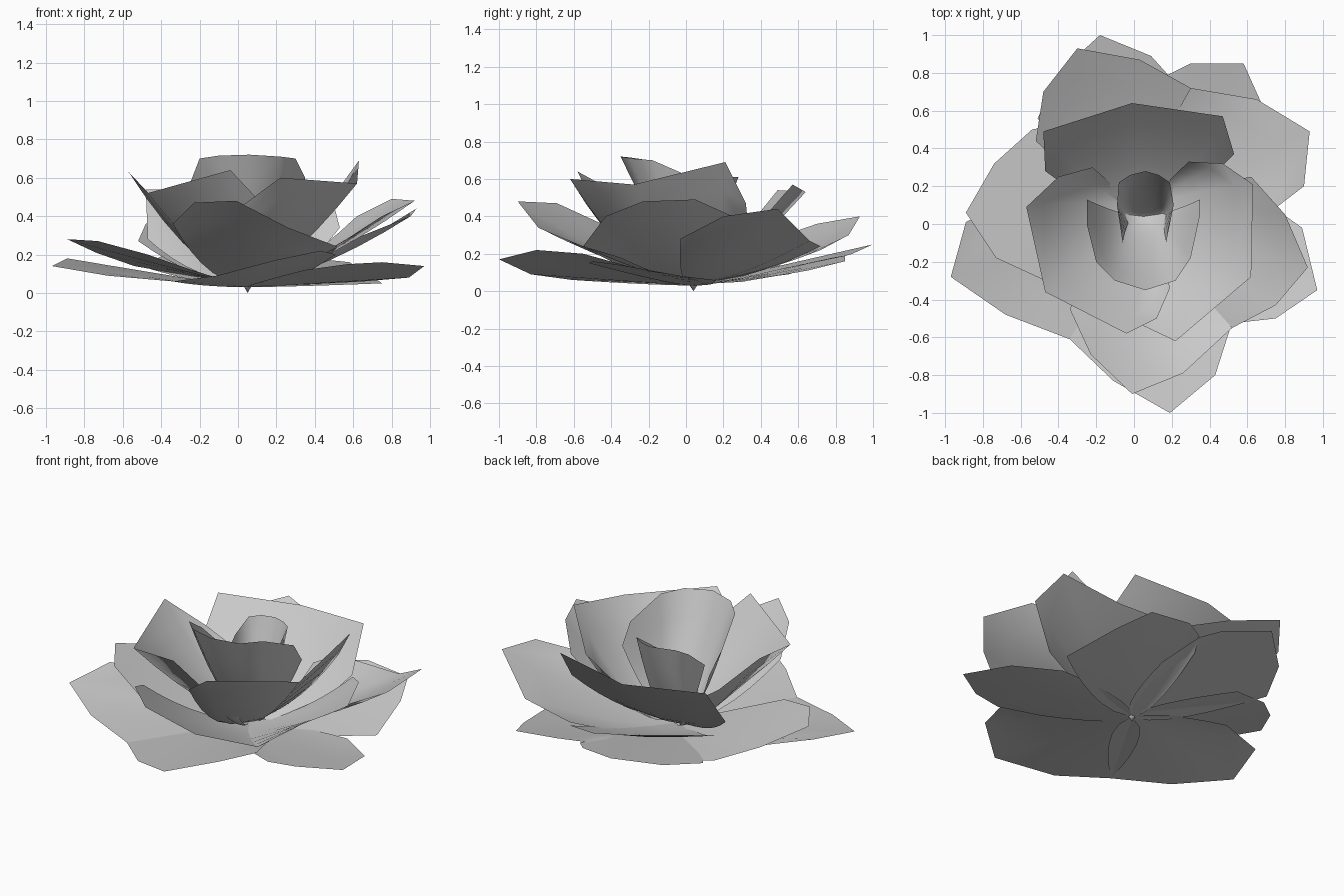
import bpy
import bmesh
from math import radians
from mathutils import Vector

default_cube = bpy.data.objects.get("Cube")
if default_cube:
    bpy.data.objects.remove(default_cube, do_unlink=True)

# One plain grey for the whole flower
grey = bpy.data.materials.new("petal_grey")
grey.use_nodes = True
grey_value = (0.6, 0.6, 0.6, 1)
grey.diffuse_color = grey_value
grey.node_tree.nodes["Principled BSDF"].inputs["Base Color"].default_value = grey_value

ROOT = Vector((0.05, 0.04, 0.03))
ROWS = 6
# Shape settings of the raised rings: swell, broadness of the foot, height of the foot
MIDDLE = dict(cup=.7, side=.48, lift=.015)
INNER = dict(cup=.7, side=.45, lift=.03)


def finish(name, bm):
    """Turn the built geometry into a smooth grey object."""
    mesh = bpy.data.meshes.new(name)
    bm.to_mesh(mesh)
    bm.free()
    mesh.materials.append(grey)
    flower_part = bpy.data.objects.new(name, mesh)
    bpy.context.collection.objects.link(flower_part)
    bpy.ops.object.select_all(action="DESELECT")
    flower_part.select_set(True)
    bpy.context.view_layer.objects.active = flower_part
    bpy.ops.object.shade_smooth_by_angle(angle=radians(80))


def petal(name, *rim, cup=1, side=.55, lift=0):
    """Loft a thin petal from the flower root to its rim, listed anticlockwise.
    A small cup swells it outwards and a small side makes its foot broad."""
    bm = bmesh.new()
    root = ROOT + Vector((0, 0, lift))
    reaches = [Vector(point) - root for point in rim]
    axis = sum(reaches, Vector())
    axis.z = 0
    axis.normalize()
    previous = [bm.verts.new(root)] * len(rim)
    for row in range(1, ROWS + 1):
        height = (row / ROWS) ** 1.5
        current = []
        for reach in reaches:
            forward = axis * reach.dot(axis)
            rise = Vector((0, 0, reach.z))
            lateral = reach - forward - rise
            current.append(bm.verts.new(
                root + forward * height ** cup + lateral * height ** side + rise * height))
        for i in range(len(rim) - 1):
            corners = [previous[i], current[i], current[i + 1], previous[i + 1]]
            # The first row is a fan of triangles around the root
            bm.faces.new(corners[:3] if row == 1 else corners)
        previous = current
    finish(name, bm)


# Lowest ring: wide petals that lie almost flat
petal("low_petal_right", (-.5, .22, .1), (-.89, .01, .18), (-.97, -.28, .14),
      (-.68, -.48, .09), (-.34, -.61, .06))
petal("low_petal_front", (-.34, -.61, .06), (-.11, -.83, .09), (.19, -1, .17),
      (.43, -.8, .22), (.51, -.55, .2), (.4, -.3, .13))
petal("low_petal_left", (.35, -.4, .12), (.57, -.52, .15), (.75, -.5, .16),
      (.97, -.35, .14), (.89, -.02, .08), (.65, .15, .06))
petal("low_petal_back_left", (.75, .3, .05), (.67, .65, .11), (.58, .85, .16),
      (.3, .85, .19), (.18, .79, .18), (.12, .68, .14))
petal("low_petal_back", (.25, .55, .09), (.18, .79, .17), (.09, .89, .2),
      (-.18, 1, .25), (-.4, .8, .19), (-.51, .56, .14))

# Middle ring: petals raised about a third of the way
petal("middle_petal_right", (-.3, .55, .1), (-.54, .5, .14), (-.74, .32, .21),
      (-.89, .06, .28), (-.73, -.18, .27), (-.47, -.3, .2), cup=.9, lift=.01)
petal("middle_petal_front", (-.34, -.45, .36), (-.23, -.69, .47), (-.01, -.9, .48),
      (.26, -.79, .34), (.52, -.55, .24), (.46, -.35, .18), **MIDDLE)
petal("middle_petal_left", (.52, -.55, .24), (.75, -.43, .4), (.92, -.23, .48),
      (.8, .05, .49), (.62, .25, .4), **MIDDLE)
petal("middle_petal_back_left", (.6, -.03, .28), (.9, .2, .4), (.93, .49, .44),
      (.65, .66, .27), (.3, .72, .24), **MIDDLE)
petal("middle_petal_back", (.3, .72, .22), (.03, .87, .3), (-.3, .93, .4),
      (-.48, .7, .36), (-.52, .44, .27), **MIDDLE)

# Inner ring: three broad petals standing steeply
petal("inner_petal_back", (.53, .37, .34), (.47, .57, .57), (-.01, .64, .53),
      (-.48, .49, .54), (-.47, .28, .28), **INNER)
petal("inner_petal_right", (-.22, .3, .33), (-.4, .25, .45), (-.57, .09, .63),
      (-.47, -.36, .52), (-.04, -.58, .64), (.12, -.5, .47), (.19, -.34, .36), **INNER)
petal("inner_petal_left", (.03, -.53, .46), (.22, -.62, .6), (.62, -.28, .57),
      (.63, .21, .69), (.47, .32, .47), (.29, .33, .37), **INNER)

# Heart: two curled petals facing each other
petal("heart_petal_front", (-.25, .13, .45), (-.25, 0, .57), (-.2, -.2, .7),
      (-.1, -.3, .715), (.06, -.35, .72), (.22, -.3, .71), (.3, -.18, .7),
      (.35, .05, .6), (.35, .13, .48), cup=.8, side=.5, lift=.03)
petal("heart_petal_back", (.17, -.1, .38), (.21, .1, .53), (.19, .22, .61),
      (.13, .26, .61), (.06, .28, .61), (-.02, .26, .61), (-.08, .22, .6),
      (-.09, .1, .53), (-.06, -.1, .38), cup=.8, side=.15, lift=.03)

# Tiny pointed foot under the petals
foot = bmesh.new()
bmesh.ops.create_cone(foot, cap_ends=True, segments=6, radius1=0, radius2=.02, depth=.03)
bmesh.ops.translate(foot, verts=foot.verts, vec=(ROOT.x, ROOT.y, ROOT.z / 2))
finish("foot", foot)
